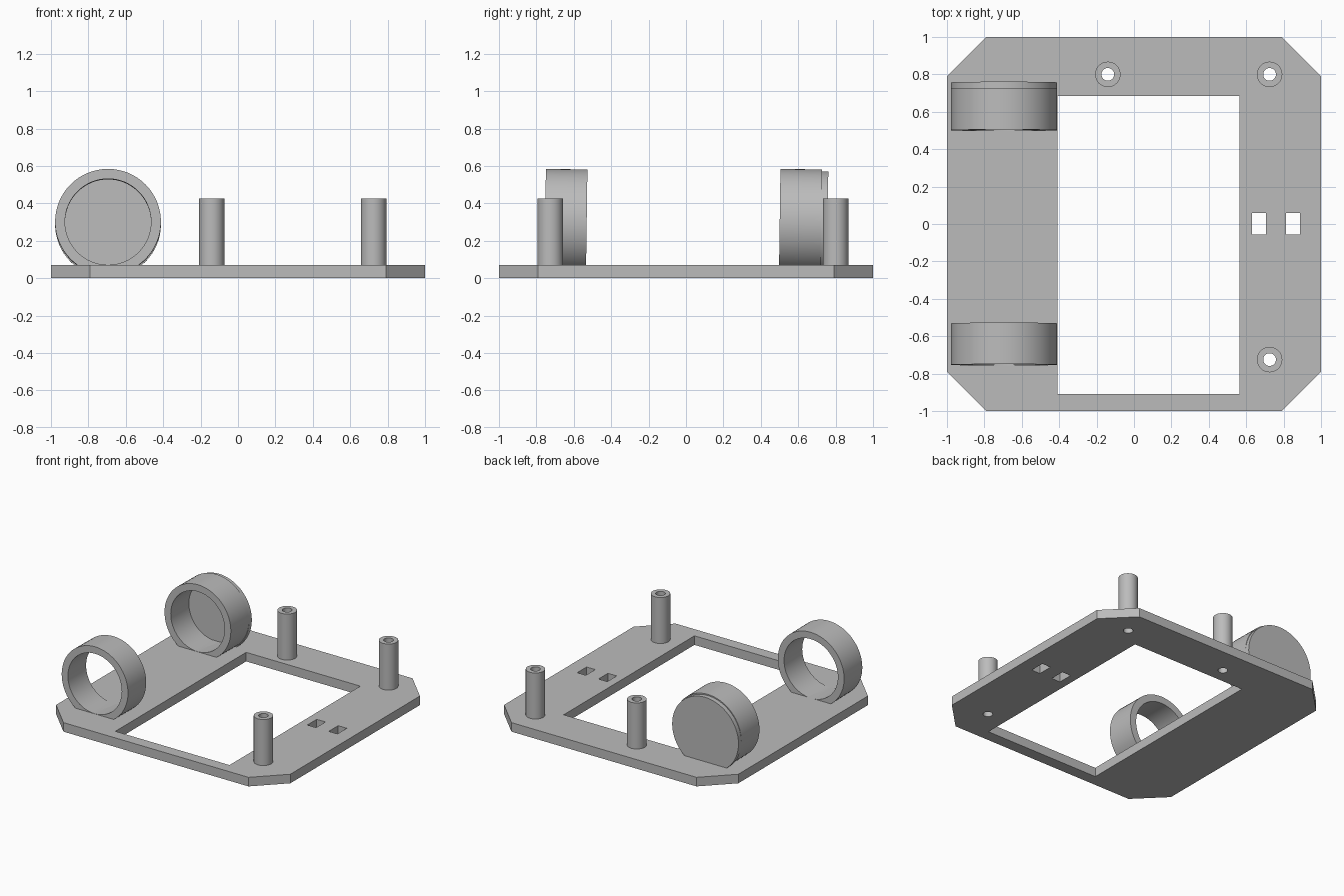
import bpy, bmesh
from math import cos, sin, pi, radians
from mathutils import Matrix, Vector

cube = bpy.data.objects.get("Cube")
if cube:
    bpy.data.objects.remove(cube, do_unlink=True)

GREY = (0.5, 0.5, 0.5, 1)
mat = bpy.data.materials.new("plain grey")
mat.use_nodes = True
mat.diffuse_color = GREY
for node in mat.node_tree.nodes:
    if node.type == 'BSDF_PRINCIPLED':
        node.inputs["Base Color"].default_value = GREY

T = 0.07  # plate thickness


def circle(x, y, r, n):
    return [(x + r * cos(2 * pi * i / n), y + r * sin(2 * pi * i / n)) for i in range(n)]


def rect(x0, x1, y0, y1):
    return [(x0, y0), (x1, y0), (x1, y1), (x0, y1)]


def extruded(name, loops, depth, matrix=None):
    """Fill an outline with holes, then extrude it upwards."""
    bm = bmesh.new()
    edges = []
    for loop in loops:
        vs = [bm.verts.new((x, y, 0)) for x, y in loop]
        edges += [bm.edges.new((vs[i - 1], vs[i])) for i in range(len(vs))]
    bmesh.ops.triangle_fill(bm, edges=edges, use_beauty=True, normal=(0, 0, 1))
    top = bmesh.ops.extrude_face_region(bm, geom=bm.faces[:], use_keep_orig=True)["geom"]
    bmesh.ops.translate(bm, vec=(0, 0, depth),
                        verts=[v for v in top if isinstance(v, bmesh.types.BMVert)])
    bmesh.ops.recalc_face_normals(bm, faces=bm.faces[:])
    if matrix:
        bm.transform(matrix)
    mesh = bpy.data.meshes.new(name)
    bm.to_mesh(mesh)
    bm.free()
    mesh.materials.append(mat)
    obj = bpy.data.objects.new(name, mesh)
    bpy.context.collection.objects.link(obj)
    bpy.ops.object.select_all(action='DESELECT')
    obj.select_set(True)
    bpy.context.view_layer.objects.active = obj
    bpy.ops.object.shade_smooth_by_angle(angle=radians(30))
    return obj


# Base plate with chamfered corners, window, slots and screw holes
posts = {"back_right_post": (-0.14, 0.8), "back_left_post": (0.725, 0.8),
         "front_left_post": (0.725, -0.725)}
c = 0.79
outline = [(-c, -1), (c, -1), (1, -c), (1, c), (c, 1), (-c, 1), (-1, c), (-1, -c)]
holes = [rect(-0.41, 0.565, -0.91, 0.685),
         rect(0.63, 0.705, -0.055, 0.06), rect(0.813, 0.887, -0.055, 0.06)]
holes += [circle(x, y, 0.034, 32) for x, y in posts.values()]
extruded("base_plate", [outline] + holes, T)

# Hollow standing posts
for name, (x, y) in posts.items():
    extruded(name, [circle(x, y, 0.068, 32), circle(x, y, 0.034, 32)], 0.355,
             Matrix.Translation((0, 0, T)))


# Holder rings, leaning very slightly and sunk into the plate
def standing(y, z):
    return (Matrix.Translation((-0.695, y, z)) @ Matrix.Rotation(radians(-0.8), 4, 'X')
            @ Matrix.Rotation(radians(90), 4, 'X'))


R = 0.283
ring = [circle(0, 0, R, 64), circle(0, 0, 0.23, 64)]
extruded("front_ring", ring, 0.222, standing(-0.531, 0.298))
extruded("back_ring", ring, 0.222, standing(0.723, 0.298))
extruded("back_ring_cap", [circle(0, 0, R, 64)], 0.035, standing(0.757, 0.288))
